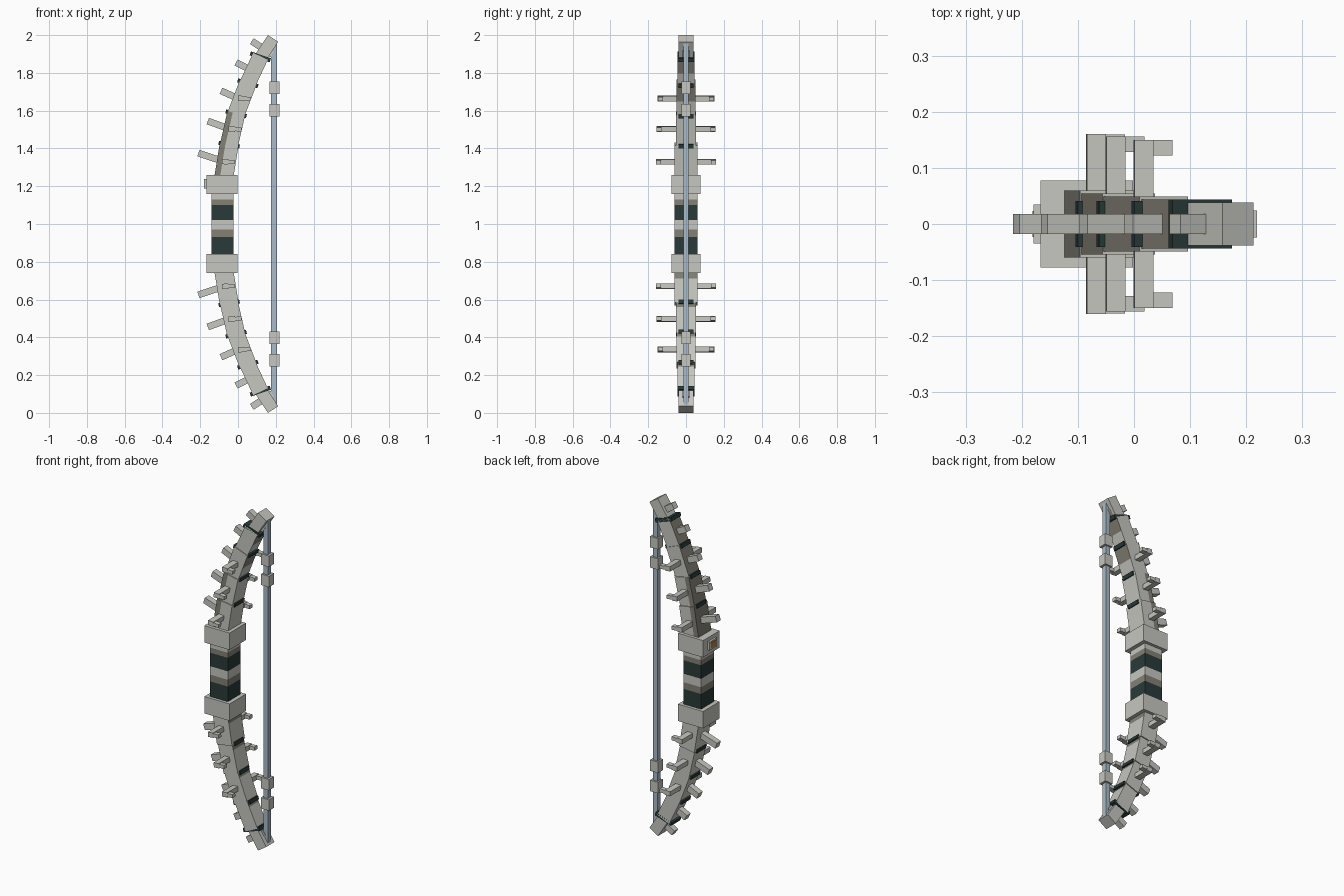
import bpy
import bmesh
from math import atan2, hypot, radians
from mathutils import Matrix, Vector

if "Cube" in bpy.data.objects:
    bpy.data.objects.remove(bpy.data.objects["Cube"])


def material(name, rgb):
    m = bpy.data.materials.new(name)
    m.use_nodes = True
    m.diffuse_color = (*rgb, 1)
    m.node_tree.nodes["Principled BSDF"].inputs["Base Color"].default_value = (*rgb, 1)
    return m


BONE, TAUPE, DARK, STRING, AMBER = range(5)
MATERIALS = [
    material("pale bone grey", (0.57, 0.57, 0.53)),
    material("taupe", (0.23, 0.215, 0.18)),
    material("dark teal", (0.022, 0.042, 0.041)),
    material("pale blue string", (0.40, 0.50, 0.58)),
    material("amber", (0.50, 0.20, 0.02)),
]


def box(name, center, size, tilt=0, color=BONE, cuts=(), rule=None):
    """Box tilted about y; cuts are (axis, offset); rule picks a colour per face."""
    bm = bmesh.new()
    bmesh.ops.create_cube(bm, size=1, matrix=Matrix.Diagonal((*size, 1)))
    for axis, offset in cuts:
        normal = Vector((axis == "x", 0, axis == "z"))
        bmesh.ops.bisect_plane(bm, geom=bm.verts[:] + bm.edges[:] + bm.faces[:],
                               plane_co=normal * offset, plane_no=normal)
    bm.normal_update()
    for f in bm.faces:
        f.material_index = rule(f.calc_center_median(), f.normal) if rule else color
    mesh = bpy.data.meshes.new(name)
    bm.to_mesh(mesh)
    bm.free()
    for m in MATERIALS:
        mesh.materials.append(m)
    ob = bpy.data.objects.new(name, mesh)
    ob.matrix_world = Matrix.Translation(center) @ Matrix.Rotation(tilt, 4, "Y")
    bpy.context.collection.objects.link(ob)
    return ob


# Striped grip between two collar blocks
STRIPES = [(0.13, BONE), (0.10, TAUPE), (0.02, DARK), (-0.03, BONE), (-0.07, TAUPE), (-1, DARK)]


def grip_rule(c, n):
    return next(col for low, col in STRIPES if c.z > low)


box("grip", (-0.083, 0, 1), (0.116, 0.12, 0.32),
    cuts=[("z", low) for low, _ in STRIPES[:-1]], rule=grip_rule)

# Framed gem on the outer face of the upper collar
box("gem_frame", (-0.173, 0, 1.213), (0.012, 0.07, 0.05))
box("gem", (-0.179, 0, 1.213), (0.004, 0.046, 0.034), color=AMBER)

# Limb joints, from collar to tip, as (x, z above the middle)
JOINTS = [(-0.078, 0.23), (-0.047, 0.42), (-0.01, 0.583), (0.052, 0.745), (0.118, 0.885)]
WIDTHS = [(0.100, 0.12), (0.096, 0.108), (0.092, 0.098), (0.086, 0.088)]
SPIKES = [(-0.21, 0.375, 18), (-0.16, 0.545, 20), (-0.09, 0.705, 24),
          (-0.01, 0.855, 27), (0.073, 0.968, 33)]
HOOKS = [(-0.085, 0.33, 0.16), (-0.05, 0.503, 0.156), (0.0, 0.665, 0.15)]


def build_limb(side, s):
    def at(x, z, y=0):
        return Vector((x, y, 1 + s * z))

    box(side + "_collar", at(-0.084, 0.21), (0.165, 0.155, 0.1))

    # Four tapering segments
    for i, (w, d) in enumerate(WIDTHS):
        (x0, z0), (x1, z1) = JOINTS[i], JOINTS[i + 1]
        length = hypot(x1 - x0, z1 - z0) + 0.006
        edge = -w * 0.2
        top = length / 2 - (0.07 if i == 0 else 0.035)

        def upper_rule(c, n):
            if n.x < -0.5 or (i < 2 and abs(n.y) > 0.5 and c.x < edge):
                return TAUPE
            return TAUPE if i > 1 and n.x > 0.5 and c.z > 0 else BONE

        def lower_rule(c, n):
            return TAUPE if n.x > 0.5 and c.z > top else BONE

        box(f"{side}_limb_segment_{i + 1}", at((x0 + x1) / 2, (z0 + z1) / 2), (w, d, length),
            s * atan2(x1 - x0, z1 - z0),
            cuts=[("x", edge), ("z", 0)] if s > 0 else [("z", top)],
            rule=upper_rule if s > 0 else lower_rule)

    # Dark bindings over the joints
    for i, (x, z) in enumerate(JOINTS[1:]):
        box(f"{side}_binding_{i + 1}", at(x, z), (0.112, 0.088 if i == 3 else 0.082, 0.022),
            s * radians(10 + 3 * i), DARK)

    # Limb tip
    box(side + "_tip", at(0.15, 0.928), (0.065, 0.077, 0.13), s * radians(33))

    # Spikes along the outer edge
    for i, (x, z, angle) in enumerate(SPIKES):
        tilt = s * radians(angle)
        inward = Matrix.Rotation(tilt, 3, "Y") @ Vector((0.065, 0, 0))
        box(f"{side}_spike_{i + 1}", at(x, z) + inward, (0.13, 0.036, 0.036), tilt)

    # Hooked arms on both flanks
    for i, (x, z, reach) in enumerate(HOOKS):
        for flank, f in (("front", -1), ("back", 1)):
            box(f"{side}_{flank}_arm_{i + 1}", at(x + 0.017, z, f * (reach / 2)),
                (0.034, reach, 0.028), s * radians(4))
            box(f"{side}_{flank}_hook_{i + 1}", at(x + 0.05, z - 0.002, f * (reach - 0.014)),
                (0.036, 0.027, 0.021), s * radians(4))

    # Beads on the string
    for i, z in enumerate((0.602, 0.722)):
        box(f"{side}_bead_{i + 1}", at(0.193, z), (0.052, 0.048, 0.065))


build_limb("upper", 1)
build_limb("lower", -1)

# Bow string
box("string", (0.191, 0, 1), (0.03, 0.028, 1.93), color=STRING)
